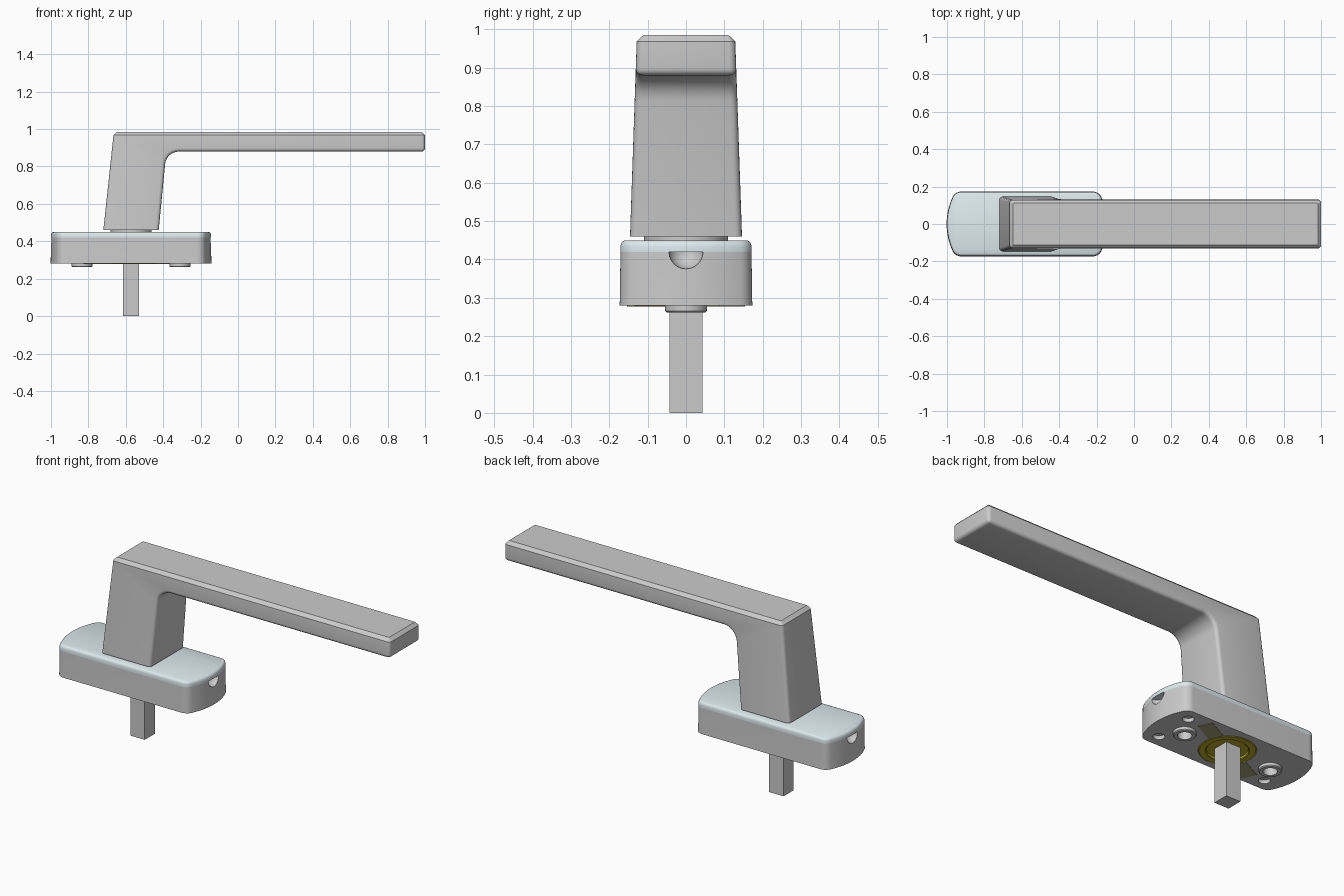
import bpy, bmesh
from math import sin, cos, atan2, sqrt, radians, pi
from mathutils import Matrix

if "Cube" in bpy.data.objects:
    bpy.data.objects.remove(bpy.data.objects["Cube"])

CX = -0.572  # spindle axis / base centre


def material(name, rgb):
    m = bpy.data.materials.new(name)
    m.diffuse_color = (*rgb, 1)
    m.use_nodes = True
    m.node_tree.nodes["Principled BSDF"].inputs["Base Color"].default_value = m.diffuse_color
    return m


cap_mat = material("pale_blue_grey", (0.72, 0.82, 0.84))
brass = material("brass", (0.50, 0.42, 0.02))
olive = material("olive", (0.36, 0.36, 0.20))


def finish(bm, name, mat=None):
    bmesh.ops.recalc_face_normals(bm, faces=bm.faces)
    me = bpy.data.meshes.new(name)
    bm.to_mesh(me)
    bm.free()
    ob = bpy.data.objects.new(name, me)
    bpy.context.collection.objects.link(ob)
    if mat:
        me.materials.append(mat)
    smooth(ob)
    return ob


def smooth(ob):
    bpy.ops.object.select_all(action='DESELECT')
    ob.select_set(True)
    bpy.context.view_layer.objects.active = ob
    bpy.ops.object.shade_smooth_by_angle(angle=radians(30))


def outline(inset, R=0.34, r=0.05):
    """Rounded plate with bowed ends, offset inwards by inset."""
    ex, cy = 0.43 - R, 0.173 - r
    cx = ex + sqrt((R - r) ** 2 - cy ** 2)
    a0 = atan2(cy, cx - ex)
    q = [(ex + (R - inset) * cos(a0 * i / 6), (R - inset) * sin(a0 * i / 6)) for i in range(6)]
    for i in range(9):
        a = a0 + (pi / 2 - a0) * i / 8
        q.append((cx + (r - inset) * cos(a), cy + (r - inset) * sin(a)))
    half = q + [(-x, y) for x, y in reversed(q)]
    return half + [(x, -y) for x, y in reversed(half[1:-1])]


def plate(name, rings, mat=None):
    bm = bmesh.new()
    loops = [[bm.verts.new((CX + x, y, z)) for x, y in outline(d)] for d, z in rings]
    n = len(loops[0])
    for a, b in zip(loops, loops[1:]):
        for i in range(n):
            bm.faces.new((a[i], a[(i + 1) % n], b[(i + 1) % n], b[i]))
    bm.faces.new(loops[0])
    bm.faces.new(loops[-1])
    return finish(bm, name, mat)


def lathe(name, profile, x, y=0, mat=None, steps=48):
    """Spin a closed (r, z) profile into a ring."""
    bm = bmesh.new()
    loops = [[bm.verts.new((x + r * cos(2 * pi * i / steps), y + r * sin(2 * pi * i / steps), z))
              for i in range(steps)] for r, z in profile]
    for a, b in zip(loops, loops[1:] + loops[:1]):
        for i in range(steps):
            j = (i + 1) % steps
            bm.faces.new((a[i], a[j], b[j], b[i]))
    return finish(bm, name, mat)


def cylinder(name, x, y, r, z0, z1, mat=None):
    bm = bmesh.new()
    bmesh.ops.create_cone(bm, cap_ends=True, segments=48, radius1=r, radius2=r, depth=z1 - z0,
                          matrix=Matrix.Translation((x, y, (z0 + z1) / 2)))
    return finish(bm, name, mat)


def box(name, centre, size, angle=0, mat=None):
    bm = bmesh.new()
    bmesh.ops.create_cube(bm, size=1, matrix=Matrix.Translation(centre)
                          @ Matrix.Rotation(angle, 4, 'Z') @ Matrix.Diagonal((*size, 1)))
    return finish(bm, name, mat)


def cut(ob, cutter):
    cutter.hide_render = True
    mod = ob.modifiers.new("cut", 'BOOLEAN')
    mod.operation, mod.object, mod.solver = 'DIFFERENCE', cutter, 'EXACT'
    bpy.context.view_layer.objects.active = ob
    bpy.ops.object.modifier_apply(modifier=mod.name)
    bpy.data.objects.remove(cutter)


# base body and its cover
body = plate("base_body", [(0, 0.28), (0.001, 0.32), (0.002, 0.42)])
plate("base_cover", [(0.002, 0.42), (0.002, 0.434), (0.004, 0.442), (0.008, 0.447), (0.014, 0.45)], cap_mat)

# scooped release notch at each end
for s in (-1, 1):
    bm = bmesh.new()
    bmesh.ops.create_uvsphere(bm, u_segments=32, v_segments=17, radius=0.045,
                              matrix=Matrix.Translation((CX + s * 0.43, 0, 0.4205)))
    cut(body, finish(bm, "notch_cutter"))

# underside recess, screw holes and small locating holes
cut(body, cylinder("recess_cutter", CX, 0, 0.138, 0.25, 0.31))
for s in (-1, 1):
    cut(body, cylinder("screw_cutter", CX + s * 0.262, 0, 0.034, 0.25, 0.38))
for dx, y in ((0.33, 0.107), (0.33, -0.107), (-0.315, -0.107)):
    cut(body, cylinder("pin_cutter", CX + dx, y, 0.028, 0.25, 0.30))
smooth(body)

# hollow screw bosses under the base
for s, side in ((-1, "left"), (1, "right")):
    lathe("screw_boss_" + side, [(0.034, 0.30), (0.034, 0.262), (0.051, 0.262), (0.055, 0.266), (0.055, 0.30)],
          CX + s * 0.262)

# brass bearing ring with recessed inner disc
lathe("bearing_ring", [(0.1, 0.308), (0.1, 0.281), (0.104, 0.278), (0.133, 0.278), (0.137, 0.281), (0.137, 0.308)],
      CX, mat=brass)
cylinder("bearing_disc", CX, 0, 0.1, 0.292, 0.309, brass)

# olive detent wings either side of the bearing
for s, side in ((-1, "left"), (1, "right")):
    a = radians(27)
    box("detent_wing_" + side, (CX + s * 0.2 * cos(a), s * 0.2 * sin(a), 0.286), (0.13, 0.075, 0.016), a, olive)

# square spindle and neck collar
box("spindle", (CX, 0, 0.23), (0.086, 0.086, 0.46))
cylinder("neck_collar", CX, 0, 0.11, 0.44, 0.47)

# lever handle: side profile given a tapering width, then bevelled
TOP, FOOT = 0.985, 0.46
profile = [(-0.72, FOOT), (-0.664, TOP), (1.0, TOP), (1.0, 0.88)]
fx, fz, fr = -0.315, 0.805, 0.075
profile += [(fx + fr * cos(radians(a)), fz + fr * sin(radians(a))) for a in range(90, 175, 12)]
profile += [(-0.424, FOOT)]
bm = bmesh.new()
sides = [[bm.verts.new((x, s * (0.146 - 0.018 * (z - FOOT) / (TOP - FOOT)), z)) for x, z in profile]
         for s in (-1, 1)]
n = len(profile)
for i in range(n):
    j = (i + 1) % n
    bm.faces.new((sides[0][i], sides[0][j], sides[1][j], sides[1][i]))
for loop in sides:
    bm.faces.new(loop)
bmesh.ops.recalc_face_normals(bm, faces=bm.faces)


def flat_at(e, z):
    return all(abs(v.co.z - z) < 1e-4 for v in e.verts)


soft = [e for e in bm.edges if e.calc_face_angle() > radians(30)
        and not flat_at(e, TOP) and not flat_at(e, FOOT)]
bmesh.ops.bevel(bm, geom=soft, offset=0.018, segments=4, profile=0.5, affect='EDGES')
top = max((f for f in bm.faces if f.normal.z > 0.9), key=lambda f: f.calc_center_median().z)
bmesh.ops.bevel(bm, geom=list(top.edges), offset=0.017, segments=1, affect='EDGES')
finish(bm, "lever_handle")
